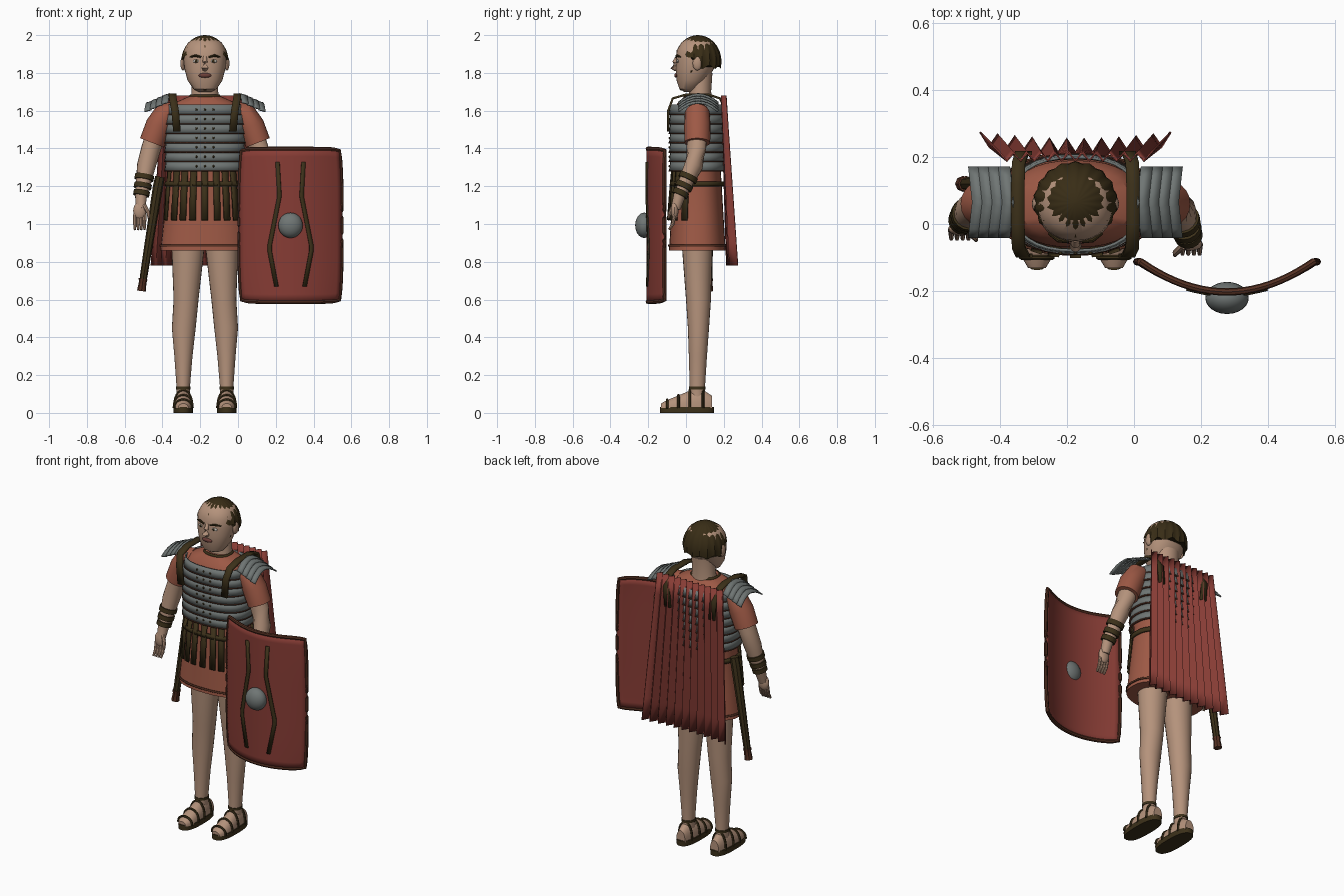
import bpy, bmesh, math
from mathutils import Vector, Matrix

cube = bpy.data.objects.get("Cube")
if cube:
    bpy.data.objects.remove(cube)

BODY_X = -0.175          # the figure stands left of the origin, parts are placed relative to it
BODY_Y = 0.06
parts = []


def material(name, *rgb):
    mat = bpy.data.materials.new(name)
    mat.use_nodes = True
    mat.diffuse_color = (*rgb, 1)
    mat.node_tree.nodes["Principled BSDF"].inputs["Base Color"].default_value = (*rgb, 1)
    return mat


skin_tone = material("skin", .46, .29, .2)
cloth = material("tunic_cloth", .34, .1, .06)
red = material("shield_and_cape_red", .24, .045, .035)
steel = material("steel", .16, .18, .175)
leather = material("dark_leather", .045, .03, .01)
brown = material("brown_trim", .09, .03, .016)
hair_tone = material("hair", .04, .026, .008)
lip_tone = material("lips", .15, .05, .04)
eye_white = material("eye_white", .5, .47, .42)


def finish(name, bm, mat, thickness=0):
    bmesh.ops.recalc_face_normals(bm, faces=bm.faces)
    mesh = bpy.data.meshes.new(name)
    bm.to_mesh(mesh)
    bm.free()
    mesh.materials.append(mat)
    obj = bpy.data.objects.new(name, mesh)
    obj.location.x = BODY_X
    bpy.context.collection.objects.link(obj)
    if thickness:
        solid = obj.modifiers.new("thickness", 'SOLIDIFY')
        solid.thickness = thickness
        solid.offset = 0
    parts.append(obj)
    return obj


def bridge(name, rows, mat, closed=True, caps=True, thickness=0):
    """Join successive rows of points with quads."""
    bm = bmesh.new()
    rows = [[bm.verts.new(p) for p in row] for row in rows]
    count = len(rows[0])
    for low, high in zip(rows, rows[1:]):
        for i in range(count if closed else count - 1):
            j = (i + 1) % count
            bm.faces.new((low[i], low[j], high[j], high[i]))
    if closed and caps:
        bm.faces.new(rows[0])
        bm.faces.new(rows[-1])
    return finish(name, bm, mat, thickness)


def oval(angle, rx, ry, power=2.4):
    c, s = math.sin(angle), -math.cos(angle)
    bend = lambda v: math.copysign(abs(v) ** (2 / power), v)
    return rx * bend(c), ry * bend(s)


def loft(name, rings, mat, power=2, caps=True, sides=32, thickness=0):
    """Stack horizontal ovals given as z, x, y, rx, ry."""
    rows = []
    for z, x, y, rx, ry in rings:
        ring = [oval(math.tau * i / sides, rx, ry, power) for i in range(sides)]
        rows.append([(x + px, y + py, z) for px, py in ring])
    return bridge(name, rows, mat, caps=caps, thickness=thickness)


def tube(name, path, mat, sides=12):
    """Round limb through points given as x, y, z, radius."""
    centres = [Vector(p[:3]) for p in path]
    rows = []
    for i, p in enumerate(path):
        along = centres[min(i + 1, len(path) - 1)] - centres[max(i - 1, 0)]
        turn = along.to_track_quat('Z', 'Y')
        rows.append([centres[i] + turn @ Vector((p[3] * math.cos(a), p[3] * math.sin(a), 0))
                     for a in (math.tau * k / sides for k in range(sides))])
    return bridge(name, rows, mat)


def ball(name, centre, radii, mat, segments=16):
    bm = bmesh.new()
    bmesh.ops.create_uvsphere(bm, u_segments=segments, v_segments=segments // 2 + 2, radius=1,
                              matrix=Matrix.Translation(centre) @ Matrix.Diagonal((*radii, 1)))
    return finish(name, bm, mat)


# Tunic with hem and collar
def body(name, rings, mat, **options):
    return loft(name, [(z, 0, BODY_Y, rx, ry) for z, rx, ry in rings], mat, power=2.4, **options)


body("tunic", [(.86, .237, .15), (1.05, .215, .138), (1.27, .19, .125), (1.45, .198, .13),
               (1.58, .195, .13), (1.64, .165, .105), (1.68, .075, .065)], cloth)
body("tunic_hem", [(.88, .238, .152), (.89, .237, .151)], brown, caps=False, thickness=.006)
body("collar", [(1.67, .085, .07), (1.685, .075, .065)], leather, caps=False, thickness=.006)
body("belt", [(1.2, .209, .141), (1.225, .206, .139)], leather, caps=False, thickness=.012)

# Banded cuirass: seven overlapping hoops with dark edges and studs
for i in range(7):
    z = 1.28 + .05 * i
    wide = .207 - (.012 if i == 6 else 0)
    body("cuirass_band", [(z, wide + .004, .146), (z + .052, wide - .004, .139)], steel,
         caps=False, thickness=.008)
    body("cuirass_edge", [(z - .003, wide + .005, .147), (z + .003, wide + .005, .147)], brown,
         caps=False, thickness=.01)
    for x in (-.045, 0, .045):
        ball("cuirass_stud", (x, BODY_Y - .147, z + .026), (.006, .005, .006), leather, 8)

# Hanging leather strips over the front of the skirt
for i in range(9):
    middle = math.asin((i - 4) / 4.3)
    rows = []
    for z, grow in ((1.285, 0), (1.15, .012), (1.02, .022)):
        x, y = oval(middle, .2 + grow, .135 + grow)
        ax, ay = oval(middle + .05, .2 + grow, .135 + grow)
        bx, by = oval(middle - .05, .2 + grow, .135 + grow)
        side = Vector((ax - bx, ay - by, 0)).normalized() * .017
        centre = Vector((x, y + BODY_Y, z))
        rows.append([centre - side, centre + side])
    bridge("skirt_strip", rows, leather, closed=False, thickness=.008)

# Head
loft("neck", [(1.62, 0, .075, .085, .07), (1.7, 0, .075, .07, .058), (1.8, 0, .08, .07, .06)], skin_tone)
loft("head", [(1.7, 0, .02, .035, .03), (1.715, 0, .015, .062, .05), (1.76, 0, .03, .092, .08),
              (1.82, 0, .046, .108, .101), (1.87, 0, .055, .114, .108), (1.92, 0, .057, .11, .106),
              (1.96, 0, .06, .09, .085), (1.985, 0, .06, .05, .05)], skin_tone, power=2.2)
tube("nose", [(0, -.045, 1.885, .01), (0, -.06, 1.855, .013), (0, -.066, 1.83, .018),
              (0, -.05, 1.82, .014)], skin_tone)
ball("lips", (0, -.05, 1.787), (.034, .012, .013), lip_tone)
tube("chin_beard", [(x * .1, .03 - .055 * (1 - abs(x)), 1.715 + .1 * x * x, .009)
                    for x in (k / 6 for k in range(-6, 7))], hair_tone, 8)
for side in (-1, 1):
    ball("ear", (side * .116, .06, 1.85), (.014, .025, .037), skin_tone)
    ball("eye", (side * .045, -.044, 1.862), (.02, .008, .009), eye_white)
    ball("pupil", (side * .045, -.05, 1.862), (.008, .004, .008), hair_tone, 8)
    tube("eyebrow", [(side * .02, -.052, 1.883, .005), (side * .05, -.049, 1.892, .007),
                     (side * .08, -.028, 1.884, .004)], hair_tone, 8)

# Hair: ribbed cap with a fringe that stops higher at the forehead
rows = []
for step in range(9):
    row = []
    for i in range(72):
        angle = math.tau * i / 72
        front = max(0, math.cos(angle)) ** .6
        start = math.radians(-12 + 40 * front + 4 * math.cos(9 * angle))
        tilt = start + (math.radians(88) - start) * step / 8
        reach = math.cos(tilt) * (1 + .025 * math.cos(18 * angle))
        x, y = oval(angle, .124 * reach, .121 * reach, 2)
        row.append((x, y + BODY_Y + .004, 1.86 + .14 * math.sin(tilt)))
    rows.append(row)
bridge("hair", rows, hair_tone)

# Limbs and shoulder armour, mirrored
for side, wrist_y in ((-1, .01), (1, -.035)):
    tube("sleeve", [(side * x, BODY_Y, z, r) for x, z, r in
                    ((.15, 1.6, .05), (.205, 1.585, .066), (.245, 1.52, .07), (.28, 1.43, .068))], cloth, 20)
    elbow, wrist = Vector((side * .31, .042, 1.31)), Vector((side * .338, wrist_y, 1.15))
    tube("arm", [(side * .25, BODY_Y, 1.5, .055), (side * .285, .055, 1.4, .052), (*elbow, .05),
                 (*wrist, .032), (side * .342, wrist_y - .02, 1.08, .026)], skin_tone, 16)
    for t, radius in ((.4, .051), (.68, .047), (.92, .043)):
        tube("bracer_band", [(*elbow.lerp(wrist, t + d), radius) for d in (-.08, .08)], leather, 16)
    ball("palm", (side * .345, wrist_y - .025, 1.07), (.035, .02, .048), skin_tone)
    for k in range(4):
        x = side * (.32 + .017 * k)
        tube("finger", [(x, wrist_y - .025, 1.05, .01), (x, wrist_y - .035, 1.0, .009),
                        (x, wrist_y - .055, .97, .006)], skin_tone, 8)
    tube("thumb", [(side * .322, wrist_y - .03, 1.1, .011), (side * .3, wrist_y - .05, 1.06, .01),
                   (side * .297, wrist_y - .058, 1.03, .006)], skin_tone, 8)

    # Arched shoulder plates stepping down and outwards
    for k in range(4):
        x, z = .195 + .03 * k, 1.685 - .013 * k
        rows = []
        for step in range(9):
            v = step / 4 - 1
            notch = .012 * (1 - abs(v))
            rows.append([(side * (x + d - notch), .065 + .104 * v, z + lift - .045 * v * v)
                         for d, lift in ((0, .004), (.035, -.006))])
        bridge("shoulder_plate", rows, steel, closed=False, thickness=.008)
    rows = [[(side * (x - .02), y, z), (side * (x + .02), y, z)] for x, y, z in
            ((.148, -.094, 1.49), (.158, -.094, 1.6), (.17, -.07, 1.665), (.172, 0, 1.685),
             (.172, .12, 1.685), (.17, .18, 1.665), (.16, .212, 1.6), (.15, .212, 1.49))]
    bridge("shoulder_strap", rows, leather, closed=False, thickness=.012)

    # Leg, foot and sandal
    loft("leg", [(z, side * x, y, rx, ry) for z, x, y, rx, ry in
                 ((.98, .09, .06, .085, .085), (.86, .09, .06, .086, .08), (.6, .1, .066, .066, .066),
                  (.45, .112, .066, .063, .056), (.3, .114, .063, .048, .048),
                  (.13, .115, .06, .035, .04), (.07, .115, .06, .036, .042))], skin_tone, sides=24)
    loft("ankle_strap", [(z, side * .115, BODY_Y, .039, .044) for z in (.125, .14)], leather)
    loft("sandal_sole", [(z, side * .115, .005, .052, .143) for z in (0, .032)], leather, power=2.6)

    def foot_ring(y, half, top, grow=0):
        return [(side * .115 + (half + grow) * math.cos(a), y, .025 + (top + grow - .025) * math.sin(a) ** .8)
                for a in (math.pi * k / 12 for k in range(12))] + [(side * .115 - half - grow, y, .025)]

    profile = ((-.132, .026, .05), (-.1, .045, .068), (-.04, .048, .092), (.02, .046, .118),
               (.09, .043, .122), (.138, .03, .09))
    bridge("foot", [foot_ring(*p) for p in profile], skin_tone)
    for p in profile[1:5]:
        tube("sandal_strap", [(*q, .007) for q in foot_ring(*p, grow=.002)], leather, 6)

# Scabbard on the right hip
tube("scabbard", [(-.238, .12, 1.25, .026), (-.25, .12, 1.19, .027), (-.325, .12, .72, .02),
                  (-.328, .12, .7, .018)], leather, 8)
tube("scabbard_tip", [(-.327, .12, .71, .024), (-.33, .12, .69, .02), (-.336, .12, .645, .024)], brown, 8)

# Pleated cape
rows = []
for step in range(8):
    v = step / 7
    rows.append([(u * (.225 + .06 * v), .2 + .035 * v + .02 * u * u * v + (-1) ** k * (.012 + .008 * v),
                  1.68 - .9 * v) for k, u in ((k, k / 11 - 1) for k in range(23))])
bridge("cape", rows, red, closed=False, thickness=.006)


# Curved shield with rim, boss and painted strips
def shield_point(u, v, lift=0):
    return (.453 + u * (.27 - .012 * v ** 4), -.203 + .09 * u * u - lift, .993 + v * (.405 - .01 * u ** 8))


grid = [k / 10 - 1 for k in range(21)]
bridge("shield", [[shield_point(u, v) for u in grid] for v in grid], red, closed=False, thickness=.014)
edge = [(u, 1) for u in grid] + [(1, -v) for v in grid] + [(-u, -1) for u in grid] + [(-1, v) for v in grid]
edge = [p for p, q in zip(edge, edge[1:] + edge[:1]) if p != q]
tube("shield_rim", [(*shield_point(*p), .011) for p in edge + edge[:1]], brown, 8)
ball("shield_boss", shield_point(0, 0, .018), (.065, .048, .067), steel, 24)
for side in (-1, 1):
    rows = [[shield_point(side * (u + d), v, .01) for d in (-.04, .04)]
            for u, v in ((.26, .83), (.22, .42), (.22, .37), (.41, -.27), (.41, -.33), (.28, -.8))]
    bridge("shield_strip", rows, leather, closed=False, thickness=.009)

# Smooth rounded parts, keep creases sharp
bpy.ops.object.select_all(action='DESELECT')
for obj in parts:
    obj.select_set(True)
bpy.context.view_layer.objects.active = parts[0]
bpy.ops.object.shade_smooth_by_angle(angle=math.radians(35))
